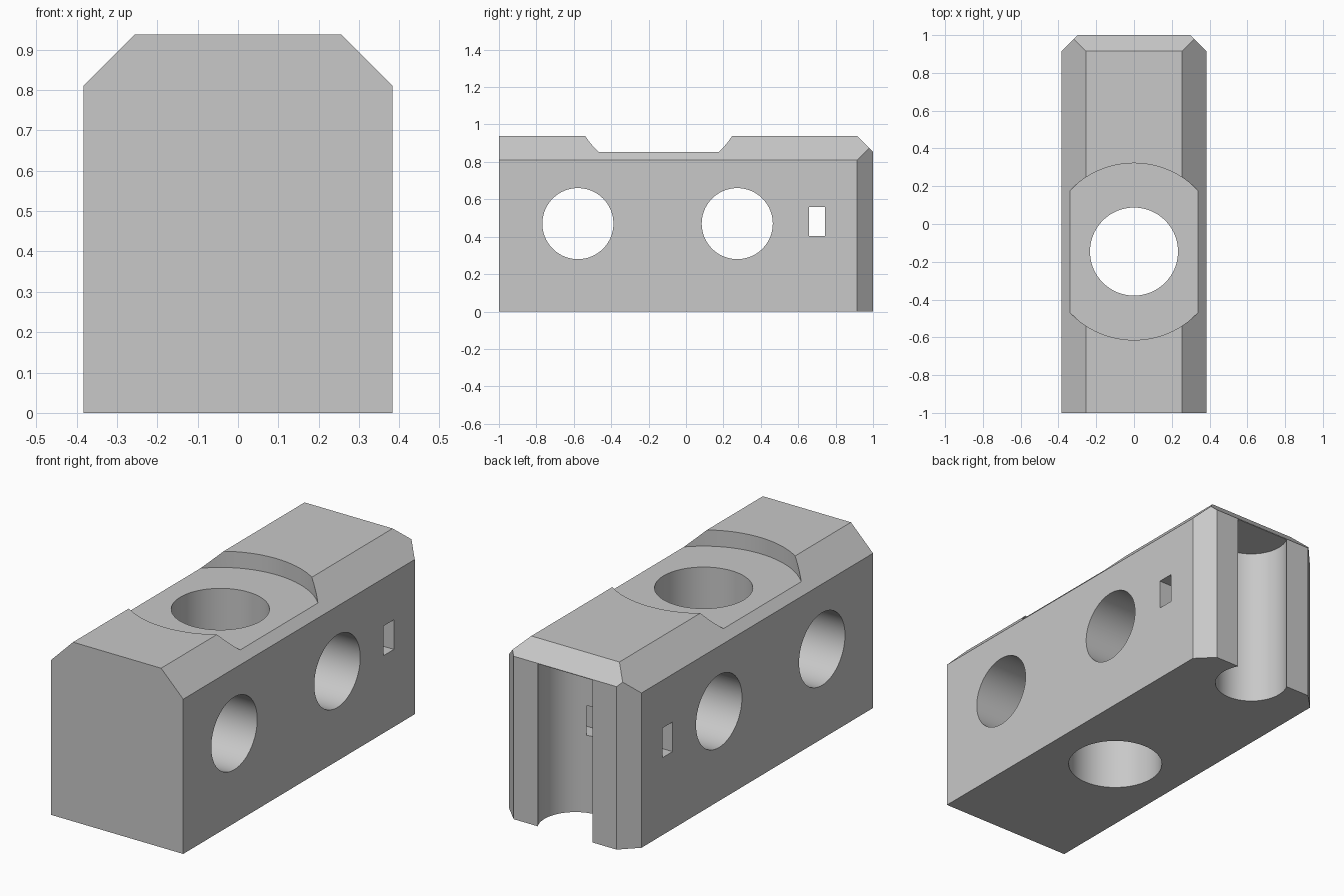
import bpy, bmesh, math
from mathutils import Matrix

if "Cube" in bpy.data.objects:
    bpy.data.objects.remove(bpy.data.objects["Cube"])

W, H, SEAT_Z = 0.383, 0.938, 0.853   # half width, height, recess floor


def new_object(name, bm):
    mesh = bpy.data.meshes.new(name)
    bmesh.ops.recalc_face_normals(bm, faces=bm.faces[:])
    bm.to_mesh(mesh)
    bm.free()
    obj = bpy.data.objects.new(name, mesh)
    bpy.context.collection.objects.link(obj)
    return obj


def box(name, lo, hi):
    bm = bmesh.new()
    bmesh.ops.create_cube(bm, size=1)
    for v in bm.verts:
        v.co = [(a + b) / 2 + c * (b - a) for a, b, c in zip(lo, hi, v.co)]
    return new_object(name, bm)


def cylinder(name, center, radius, depth, axis="Z"):
    bm = bmesh.new()
    turn = Matrix.Rotation(math.pi / 2, 4, "Y") if axis == "X" else Matrix()
    bmesh.ops.create_cone(bm, cap_ends=True, segments=96, radius1=radius,
                          radius2=radius, depth=depth,
                          matrix=Matrix.Translation(center) @ turn)
    return new_object(name, bm)


# Block with chamfered top and back edges
bm = bmesh.new()
bmesh.ops.create_cube(bm, size=1)
for v in bm.verts:
    v.co = (v.co.x * 2 * W, v.co.y * 2, (v.co.z + 0.5) * H)
chamfers = [((W, 0, 0.81), (1, 0, 1)), ((-W, 0, 0.81), (-1, 0, 1)),
            ((W, 0.915, 0), (1, 1, 0)), ((-W, 0.915, 0), (-1, 1, 0)),
            ((0, 1, SEAT_Z), (0, 1, 1))]
for point, normal in chamfers:
    geom = bm.verts[:] + bm.edges[:] + bm.faces[:]
    cut = bmesh.ops.bisect_plane(bm, geom=geom, plane_co=point,
                                 plane_no=normal, clear_outer=True)
    edges = [e for e in cut["geom_cut"] if isinstance(e, bmesh.types.BMEdge)]
    bmesh.ops.contextual_create(bm, geom=edges)
block = new_object("block", bm)

# Round seat, main bore, cross bores, lace slot and blind rear groove
cutters = [
    cylinder("seat_cutter", (0, -0.146, SEAT_Z + 0.25), 0.468, 0.5),
    cylinder("bore_cutter", (0, -0.146, 0.45), 0.233, 1.5),
    cylinder("front_cross_cutter", (0, -0.578, 0.47), 0.19, 1.2, "X"),
    cylinder("rear_cross_cutter", (0, 0.274, 0.47), 0.19, 1.2, "X"),
    box("slot_cutter", (-0.6, 0.658, 0.405), (0.6, 0.743, 0.56)),
    cylinder("groove_cutter", (0, 0.914, 0.325), 0.18, 1.05),
]
for cutter in cutters:
    mod = block.modifiers.new(cutter.name, "BOOLEAN")
    mod.operation, mod.solver, mod.object = "DIFFERENCE", "EXACT", cutter
    cutter.hide_render = True

# Bake the cuts and remove the cutters
bpy.context.view_layer.update()
graph = bpy.context.evaluated_depsgraph_get()
mesh = bpy.data.meshes.new_from_object(block.evaluated_get(graph))
block.modifiers.clear()
block.data = mesh
for cutter in cutters:
    bpy.data.objects.remove(cutter)

# Single grey finish, smooth bores and sharp edges
grey = bpy.data.materials.new("light_grey")
grey.diffuse_color = (0.58, 0.58, 0.58, 1)
grey.use_nodes = True
grey.node_tree.nodes["Principled BSDF"].inputs["Base Color"].default_value = grey.diffuse_color
mesh.materials.clear()
mesh.materials.append(grey)
for p in mesh.polygons:
    p.material_index = 0
bpy.ops.object.select_all(action="DESELECT")
block.select_set(True)
bpy.context.view_layer.objects.active = block
bpy.ops.object.shade_smooth_by_angle(angle=math.radians(20))
